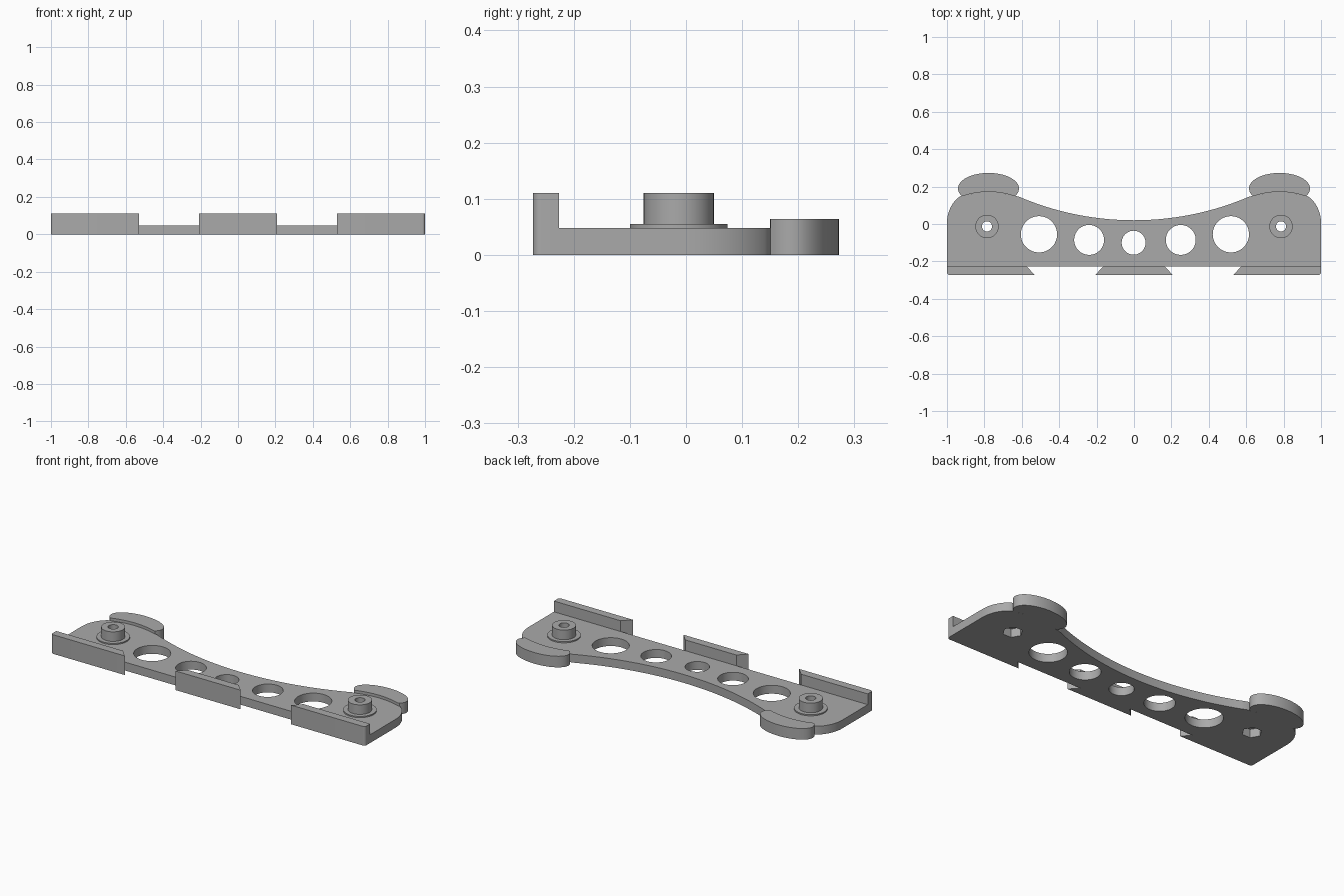
import bpy, bmesh, math

cube = bpy.data.objects.get("Cube")
if cube:
    bpy.data.objects.remove(cube, do_unlink=True)

grey = bpy.data.materials.new("plain grey")
grey.use_nodes = True
tint = (0.4, 0.4, 0.4, 1)
grey.diffuse_color = tint
grey.node_tree.nodes["Principled BSDF"].inputs["Base Color"].default_value = tint

PLATE_TOP = 0.048
FRONT, RAIL_BACK = -0.273, -0.226
BOSS_X, BOSS_Y = 0.786, -0.013
PAD_X, PAD_Y = 0.778, 0.19


def finish(obj):
    """Weld, orient, colour and shade a part."""
    bm = bmesh.new()
    bm.from_mesh(obj.data)
    bmesh.ops.remove_doubles(bm, verts=bm.verts, dist=0.0001)
    bmesh.ops.recalc_face_normals(bm, faces=bm.faces)
    bm.to_mesh(obj.data)
    bm.free()
    obj.data.materials.clear()
    obj.data.materials.append(grey)
    bpy.ops.object.select_all(action='DESELECT')
    obj.select_set(True)
    bpy.context.view_layer.objects.active = obj
    bpy.ops.object.shade_smooth_by_angle(angle=math.radians(30))


def slab(name, loops, height):
    """Extrude a flat outline, with any further loops as holes, up from the ground."""
    curve = bpy.data.curves.new(name, 'CURVE')
    curve.dimensions = '2D'
    curve.fill_mode = 'BOTH'
    curve.extrude = height / 2
    for loop in loops:
        spline = curve.splines.new('POLY')
        spline.points.add(len(loop) - 1)
        for point, (x, y) in zip(spline.points, loop):
            point.co = (x, y, height / 2, 1)
        spline.use_cyclic_u = True
    source = bpy.data.objects.new(name + " outline", curve)
    bpy.context.collection.objects.link(source)
    bpy.context.view_layer.update()
    mesh = bpy.data.meshes.new_from_object(
        source.evaluated_get(bpy.context.evaluated_depsgraph_get()))
    bpy.data.objects.remove(source, do_unlink=True)
    obj = bpy.data.objects.new(name, mesh)
    bpy.context.collection.objects.link(obj)
    finish(obj)


def lathe(name, profile, x, y, steps=48):
    """Turn a closed radius/height profile into a ring."""
    bm = bmesh.new()
    verts = [bm.verts.new((r, 0, z)) for r, z in profile]
    edges = [bm.edges.new((v, verts[i - 1])) for i, v in enumerate(verts)]
    bmesh.ops.spin(bm, geom=verts + edges, cent=(0, 0, 0), axis=(0, 0, 1),
                   angle=math.tau, steps=steps)
    mesh = bpy.data.meshes.new(name)
    bm.to_mesh(mesh)
    bm.free()
    obj = bpy.data.objects.new(name, mesh)
    obj.location = (x, y, 0)
    bpy.context.collection.objects.link(obj)
    finish(obj)


def circle(x, y, r, n=48):
    return [(x + r * math.cos(math.tau * i / n), y + r * math.sin(math.tau * i / n))
            for i in range(n)]


def mirrored(loop):
    return [(-x, y) for x, y in reversed(loop)]


def pad_edge(x):
    """Shallow arch where the plate meets a pad."""
    return 0.172 - 1.2 * (x - PAD_X) ** 2


# Plate outline: rounded shoulder, arch under the pad, long concave back edge
half = [(1, RAIL_BACK)]
for i in range(13):
    a = math.radians(60) * i / 12
    half.append((0.86 + 0.14 * math.cos(a), 0.005 + 0.165 * math.sin(a)))
half += [(x, pad_edge(x)) for x in (0.90 - 0.26 * i / 12 for i in range(13))]
R = 1.565
half += [(x, 0.02 + R - math.sqrt(R * R - x * x)) for x in (0.62 * (1 - i / 24) for i in range(24))]
outline = half + [(0, 0.02)] + mirrored(half)

# Lightening holes and hexagonal nut pockets
holes = [circle(0.005 + s * x, y, r) for x, y, r in
         ((0.513, -0.055, 0.097), (0.245, -0.085, 0.08)) for s in (-1, 1)]
holes.append(circle(-0.002, -0.1, 0.064))
holes += [circle(s * BOSS_X, BOSS_Y, 0.052, 6) for s in (-1, 1)]
slab("base_plate", [outline] + holes, PLATE_TOP)

# Raised front rails with slanted ends
corner = [(0.985 + 0.015 * math.cos(a), FRONT + 0.015 + 0.015 * math.sin(a))
          for a in (math.radians(-90 + 15 * i) for i in range(7))]
side_rail = [(0.575, RAIL_BACK), (0.53, FRONT)] + corner + [(1, RAIL_BACK)]
slab("left_rail", [side_rail], 0.11)
slab("right_rail", [mirrored(side_rail)], 0.11)
end = [(0.208, FRONT), (0.163, RAIL_BACK)]
slab("middle_rail", [end + mirrored(end)], 0.11)

# Oval back pads, trimmed along the plate arch
pad = []
for i in range(64):
    a = math.tau * i / 64
    x = PAD_X + 0.163 * math.cos(a)
    y = PAD_Y + 0.083 * math.sin(a)
    pad.append((x, max(y, pad_edge(x)) if a > math.pi else y))
slab("left_pad", [pad], 0.064)
slab("right_pad", [mirrored(pad)], 0.064)

# Screw bosses with a washer-like foot
boss = [(0.027, PLATE_TOP), (0.087, PLATE_TOP), (0.087, 0.055),
        (0.0625, 0.055), (0.0625, 0.11), (0.027, 0.11)]
for side, s in (("left", 1), ("right", -1)):
    lathe(side + "_boss", boss, s * BOSS_X, BOSS_Y)
